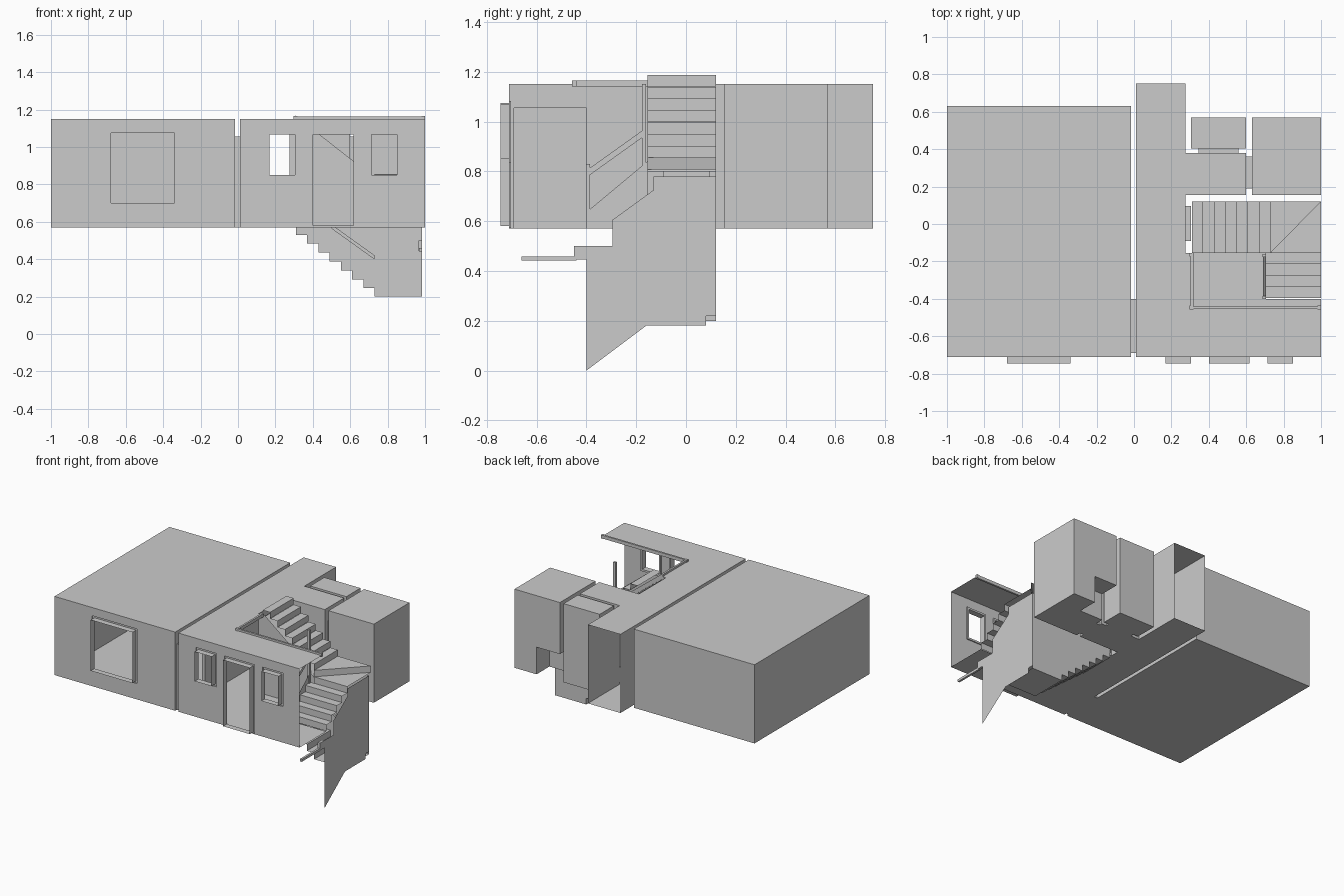
import bpy, bmesh
from mathutils import Vector

if "Cube" in bpy.data.objects:
    bpy.data.objects.remove(bpy.data.objects["Cube"])

F, C, D = 0.57, 1.15, 1.055      # floor, ceiling, door head heights
RISE, TREAD = 0.0475, 0.06


def make(name, polys):
    """One object from a list of polygons."""
    bm = bmesh.new()
    for p in polys:
        bm.faces.new([bm.verts.new(v) for v in p])
    bmesh.ops.remove_doubles(bm, verts=bm.verts, dist=1e-5)
    me = bpy.data.meshes.new(name)
    bm.to_mesh(me)
    bm.free()
    ob = bpy.data.objects.new(name, me)
    bpy.context.collection.objects.link(ob)
    return ob


def sheet(axis, pos, u, v, holes=()):
    """Flat panel across an axis, split into cells that skip the holes (u0,u1,v0,v1)."""
    us = sorted({*u, *[h[i] for h in holes for i in (0, 1)]})
    vs = sorted({*v, *[h[i] for h in holes for i in (2, 3)]})
    out = []
    for a, b in zip(us, us[1:]):
        for c, d in zip(vs, vs[1:]):
            m, n = (a + b) / 2, (c + d) / 2
            if any(h[0] < m < h[1] and h[2] < n < h[3] for h in holes):
                continue
            q = [(a, c), (b, c), (b, d), (a, d)]
            out.append([tuple(p[:axis] + (pos,) + p[axis:]) for p in q])
    return out


def tunnel(axis, a, b, u, v):
    """Four-sided open tube along an axis."""
    q = [(u[0], v[0]), (u[1], v[0]), (u[1], v[1]), (u[0], v[1])]
    at = lambda p, t: tuple(p[:axis] + (t,) + p[axis:])
    return [[at(q[i], a), at(q[i - 1], a), at(q[i - 1], b), at(q[i], b)] for i in range(4)]


def box(x, y, z):
    return tunnel(2, z[0], z[1], x, y) + sheet(2, z[0], x, y) + sheet(2, z[1], x, y)


def beam(name, p, q, w, h):
    """Sloped bar between two points, w wide sideways and h tall."""
    p, q = Vector(p), Vector(q)
    side = (q - p).cross(Vector((0, 0, 1))).normalized() * w / 2
    up = Vector((0, 0, h / 2))
    ring = lambda c: [c - side - up, c + side - up, c + side + up, c - side + up]
    r, s = ring(p), ring(q)
    return make(name, [r, s] + [[r[i], r[i - 1], s[i - 1], s[i]] for i in range(4)])


# Openings in the front wall: inner size, with a slightly larger trim rebate
def opening(name, x, z):
    t = 0.014
    X, Z = (x[0] - t, x[1] + t), (max(z[0] - t, F + .002), z[1] + t)
    make(name, tunnel(1, -.71, -.702, X, Z)
         + sheet(1, -.702, X, Z, [(*x, *z)])
         + tunnel(1, -.702, -.745, x, z))
    return (*X, *Z)


big_win = opening("large_window", (-.68, -.34), (.70, 1.075))
fronts = [opening("window_left", (.168, .306), (.85, 1.068)),
          opening("front_door", (.40, .617), (.58, 1.068)),
          opening("window_right", (.713, .85), (.85, 1.068))]

# Large room
X, Y, Z = (-1, -.015), (-.71, .63), (F, C)
make("large_room", sheet(2, F, X, Y) + sheet(2, C, X, Y)
     + sheet(1, -.71, X, Z, [big_win]) + sheet(1, .63, X, Z)
     + sheet(0, -1, Y, Z) + sheet(0, -.015, Y, Z, [(-.69, -.40, F, D)]))

# Hall: long arm open at the back, short arm open at the right
make("hall_walls", sheet(0, .01, (-.71, .75), Z, [(-.69, -.40, F, D)])
     + sheet(1, -.71, (.01, 1), Z, fronts)
     + sheet(0, .275, (-.155, .155), Z, [(-.09, .095, F, D)])
     + sheet(0, .275, (.38, .75), Z)
     + sheet(1, -.155, (.275, .305), Z))
make("hall_floor", sheet(2, F, (.01, .275), (-.71, .75))
     + sheet(2, F, (.275, 1), (-.71, -.40)) + sheet(2, F, (.275, .70), (-.40, -.155)))
make("hall_ceiling", sheet(2, C, (.01, .275), (-.71, .75))
     + sheet(2, C, (.275, 1), (-.71, -.445)) + sheet(2, C, (.275, .305), (-.445, -.155)))

# Side corridor and two small rooms
X, Y = (.275, .60), (.155, .38)
make("corridor", sheet(2, F, X, Y) + sheet(2, C, X, Y) + sheet(1, .155, X, Z)
     + sheet(1, .38, X, Z, [(.345, .56, F, D)])
     + sheet(0, .60, Y, Z, [(.19, .36, F, D)]))
X, Y = (.305, .60), (.405, .57)
make("small_room", sheet(2, F, X, Y) + sheet(2, C, X, Y) + sheet(1, .57, X, Z)
     + sheet(1, .405, X, Z, [(.345, .56, F, D)]) + sheet(0, .305, Y, Z) + sheet(0, .60, Y, Z))
X, Y, nx, ny, nz = (.63, 1), (.155, .57), .82, .42, .77
make("corner_room", sheet(2, F, X, Y, [(.63, nx, ny, .57)]) + sheet(2, C, X, Y)
     + sheet(0, 1, Y, Z) + sheet(1, .155, X, Z)
     + sheet(1, .57, X, Z, [(.63, nx, F, nz)])
     + sheet(0, .63, Y, Z, [(.19, .36, F, D), (ny, .57, F, nz)])
     # boxed-in corner
     + sheet(2, nz, (.63, nx), (ny, .57)) + sheet(0, nx, (ny, .57), (F, nz))
     + sheet(1, ny, (.63, nx), (F, nz)))

# Doorways between the rooms
for name, ax, a, b, u in [("large_room_doorway", 0, -.015, .01, (-.69, -.40)),
                          ("stair_doorway", 0, .275, .305, (-.09, .095)),
                          ("small_room_doorway", 1, .38, .405, (.345, .56)),
                          ("corner_room_doorway", 0, .60, .63, (.19, .36))]:
    make(name, tunnel(ax, a, b, u, (F, D)))

# Upper stair: first flight, winders, second flight
sy = (-.155, .12)
first = []
for i in range(4):
    y, z = -.395 + i * TREAD, F + i * RISE
    first += sheet(1, y, (.70, 1), (z, z + RISE)) + sheet(2, z + RISE, (.70, 1), (y, y + TREAD))
make("first_flight", first)
z1, z2 = F + 5 * RISE, F + 6 * RISE
make("winders", sheet(1, -.155, (.73, 1), (z1 - RISE, z1))
     + [[(.73, -.155, z1), (1, -.155, z1), (1, .12, z1)],
        [(.73, -.155, z2), (1, .12, z2), (.73, .12, z2)],
        [(.73, -.155, z1), (1, .12, z1), (1, .12, z2), (.73, -.155, z2)]])
second = []
for i in range(7):
    x, z = .73 - i * TREAD, z2 + i * RISE
    second += sheet(0, x, sy, (z, z + RISE - .001)) + sheet(2, z + RISE - .001, (x - TREAD, x), sy)
make("second_flight", second)
make("second_flight_soffit", [[(.31, -.155, 1.13), (.73, -.155, .80), (.73, .12, .80), (.31, .12, 1.13)]])
make("stair_side_panels", [
    [(.305, -.155, F), (.70, -.155, F), (.70, -.155, .86), (.305, -.155, 1.17)],
    [(.70, -.395, F), (.70, -.155, F), (.70, -.155, .84), (.70, -.395, .64)]])
make("stairwell_end_wall", sheet(0, .305, sy, (F, 1.13), [(-.09, .095, F, D)]))

# Lower stair beneath, with stepped back wall and outer wall
lower, edge = [], [(.31, F)]
for i in range(7):
    x, z = .31 + i * TREAD, F - (i + 1) * RISE + .008
    lower += sheet(0, x, sy, (z, z + RISE)) + sheet(2, z, (x, x + TREAD), sy)
    edge += [(x, z), (x + TREAD, z)]
lower += sheet(0, .73, sy, (.20, .246)) + sheet(2, .20, (.73, .985), sy)
make("lower_flight", lower)
edge += [(.73, .20), (.985, .20), (.985, .78), (.73, .78), (.31, 1.11)]
make("stairwell_back_wall", [[(x, .12, z) for x, z in edge]])
outer = [(-.40, 0), (-.16, .18), (.08, .18), (.08, .22), (.12, .22), (.12, .78), (-.13, .78),
         (-.13, .725), (-.295, .605), (-.295, .50), (-.40, .50)]
make("stairwell_outer_wall", [[(.985, y, z) for y, z in outer]])

# Handrails, newel posts and ceiling-edge trim
make("lower_newel", box((.965, .985), (-.45, -.40), (.445, .50)))
beam("lower_rail_end", (.975, -.66, .45), (.975, -.44, .45), .015, .018)
beam("lower_handrail", (.50, .11, .575), (.73, .11, .41), .014, .022)
beam("banister", (.697, -.385, .80), (.697, -.175, .95), .015, .028)
for name, y, z in [("bottom_newel", -.393, (F, .83)), ("top_newel", -.168, (F, 1.15))]:
    make(name, box((.688, .706), (y - .008, y + .008), z))
beam("front_edge_trim", (.30, -.447, 1.152), (1, -.447, 1.152), .014, .024)
beam("side_edge_trim", (.31, -.44, 1.152), (.31, -.165, 1.152), .014, .024)
for name, x, y in [("trim_post_a", .308, -.447), ("trim_post_b", .308, -.165), ("trim_post_c", .99, -.447)]:
    make(name, box((x - .01, x + .01), (y - .01, y + .01), (1.14, 1.165)))
